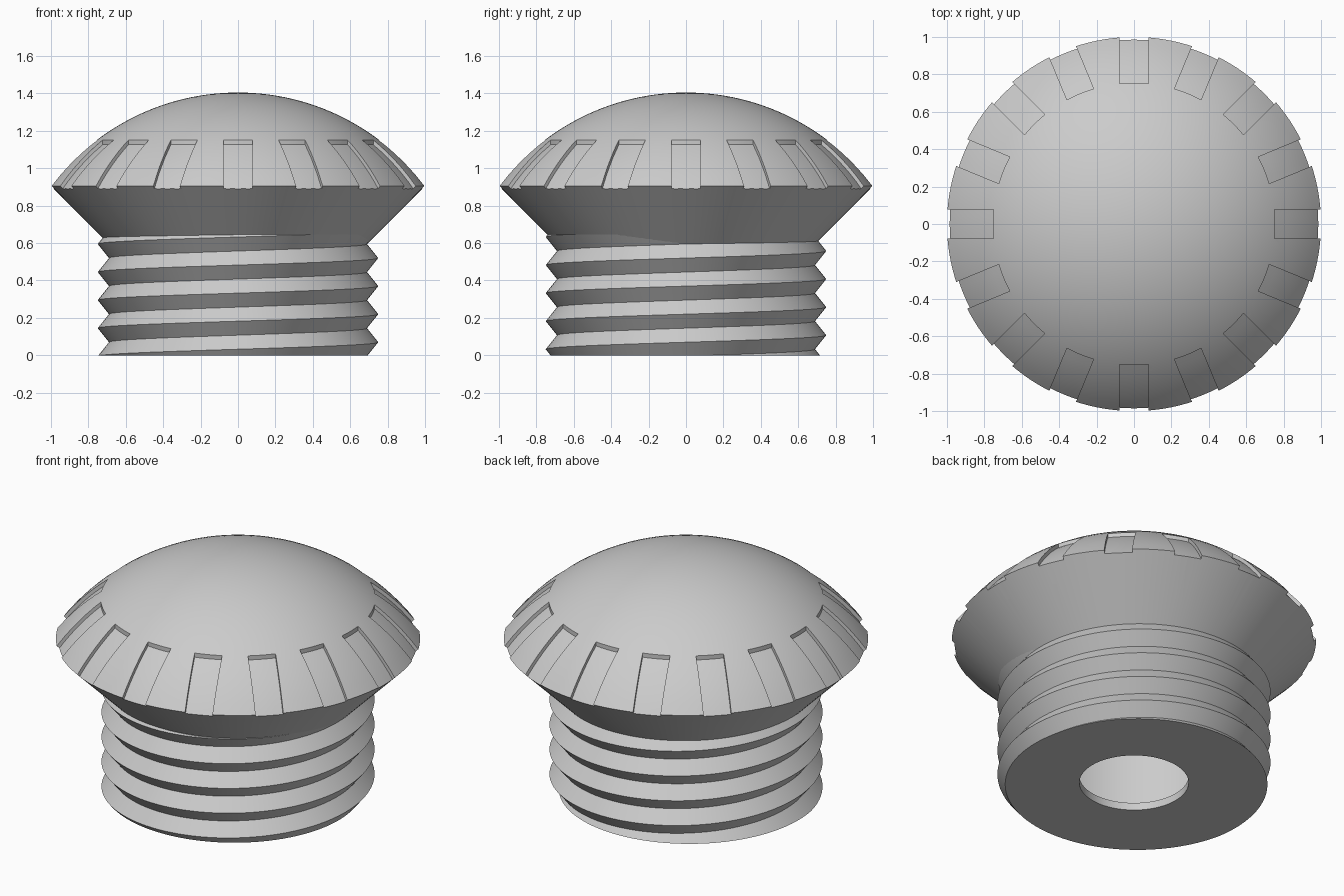
import bpy, bmesh, math
from math import cos, sin, sqrt, pi

if "Cube" in bpy.data.objects:
    bpy.data.objects.remove(bpy.data.objects["Cube"])

DOME_Z, DOME_R = 0.155, 1.25      # centre height and radius of the dome sphere
PITCH, CREST, ROOT = 0.15, 0.75, 0.69
THREAD_TOP = 0.645

grey = bpy.data.materials.new("light grey")
grey.use_nodes = True
grey.diffuse_color = (0.6, 0.6, 0.6, 1)
grey.node_tree.nodes["Principled BSDF"].inputs["Base Color"].default_value = (0.6, 0.6, 0.6, 1)


def finish(name, bm):
    bmesh.ops.remove_doubles(bm, verts=bm.verts, dist=1e-5)
    bmesh.ops.recalc_face_normals(bm, faces=bm.faces)
    mesh = bpy.data.meshes.new(name)
    bm.to_mesh(mesh)
    bm.free()
    mesh.materials.append(grey)
    obj = bpy.data.objects.new(name, mesh)
    bpy.context.collection.objects.link(obj)
    return obj


def lathe(name, profile, steps, closed):
    """Sweep profile(angle) -> [(radius, z)] around the z axis."""
    bm = bmesh.new()
    cols = []
    for i in range(steps + 1):
        a = 2 * pi * i / steps
        cols.append([bm.verts.new((r * cos(a), r * sin(a), z)) for r, z in profile(a)])
    n = len(cols[0])
    for c, d in zip(cols, cols[1:]):
        for j in range(n if closed else n - 1):
            k = (j + 1) % n
            bm.faces.new((c[j], d[j], d[k], c[k]))
    return finish(name, bm)


def sphere_z(r, radius):
    return DOME_Z + sqrt(radius * radius - r * r)


def smooth(obj, degrees):
    bpy.ops.object.select_all(action="DESELECT")
    obj.select_set(True)
    bpy.context.view_layer.objects.active = obj
    bpy.ops.object.shade_smooth_by_angle(angle=math.radians(degrees))


# Hollow domed cap with a conical underside
def cap_profile(a):
    outer = [(i / 24, sphere_z(i / 24, DOME_R)) for i in range(25)]
    inner = [(0.91 * i / 16, sphere_z(0.91 * i / 16, 1.18)) for i in range(16, -1, -1)]
    return outer + [(ROOT, 0.595), (0.64, 0.595), (0.64, 0.63)] + inner


cap = lathe("domed_cap", cap_profile, 128, False)

# Sixteen shallow grip notches cut around the rim
bm = bmesh.new()
U, V = 8, 4
for n in range(16):
    a = 2 * pi * n / 16
    layers = []
    for top in (False, True):
        grid = []
        for i in range(U + 1):
            row = []
            for j in range(V + 1):
                v = 0.077 * (2 * j / V - 1)
                start = sqrt(0.755 ** 2 - v * v)
                u = start + (1.08 - start) * i / U
                z = 1.6 if top else sphere_z(sqrt(u * u + v * v), 1.23)
                row.append(bm.verts.new((u * cos(a) - v * sin(a), u * sin(a) + v * cos(a), z)))
            grid.append(row)
        for i in range(U):
            for j in range(V):
                bm.faces.new((grid[i][j], grid[i + 1][j], grid[i + 1][j + 1], grid[i][j + 1]))
        layers.append(grid)
    rims = []
    for g in layers:
        rims.append(g[0][:-1] + [r[-1] for r in g[:-1]] + g[-1][:0:-1] + [r[0] for r in g[:0:-1]])
    m = len(rims[0])
    for i in range(m):
        k = (i + 1) % m
        bm.faces.new((rims[0][i], rims[0][k], rims[1][k], rims[1][i]))
cutter = finish("notch_cutter", bm)
cutter.hide_render = True
cutter.hide_set(True)

notches = cap.modifiers.new("grip_notches", "BOOLEAN")
notches.operation = "DIFFERENCE"
notches.solver = "EXACT"
notches.object = cutter
bpy.context.view_layer.objects.active = cap
bpy.ops.object.modifier_apply(modifier=notches.name)
bpy.data.objects.remove(cutter)
smooth(cap, 20)


# Threaded hollow shank with a round hole in its base
def shank_profile(a):
    phase = 0.07 + PITCH * a / (2 * pi)
    thread = []
    for i in range(-4, 10):
        z = min(max(phase + i * PITCH / 2, 0), THREAD_TOP)
        t = abs(((z - phase) / PITCH + 0.5) % 1 - 0.5) * 2
        thread.append((CREST + (ROOT - CREST) * t, z))
    return [(0.3, 0.045), (0.3, 0)] + thread + [(0.64, THREAD_TOP), (0.64, 0.045)]


shank = lathe("threaded_shank", shank_profile, 96, True)
smooth(shank, 30)
